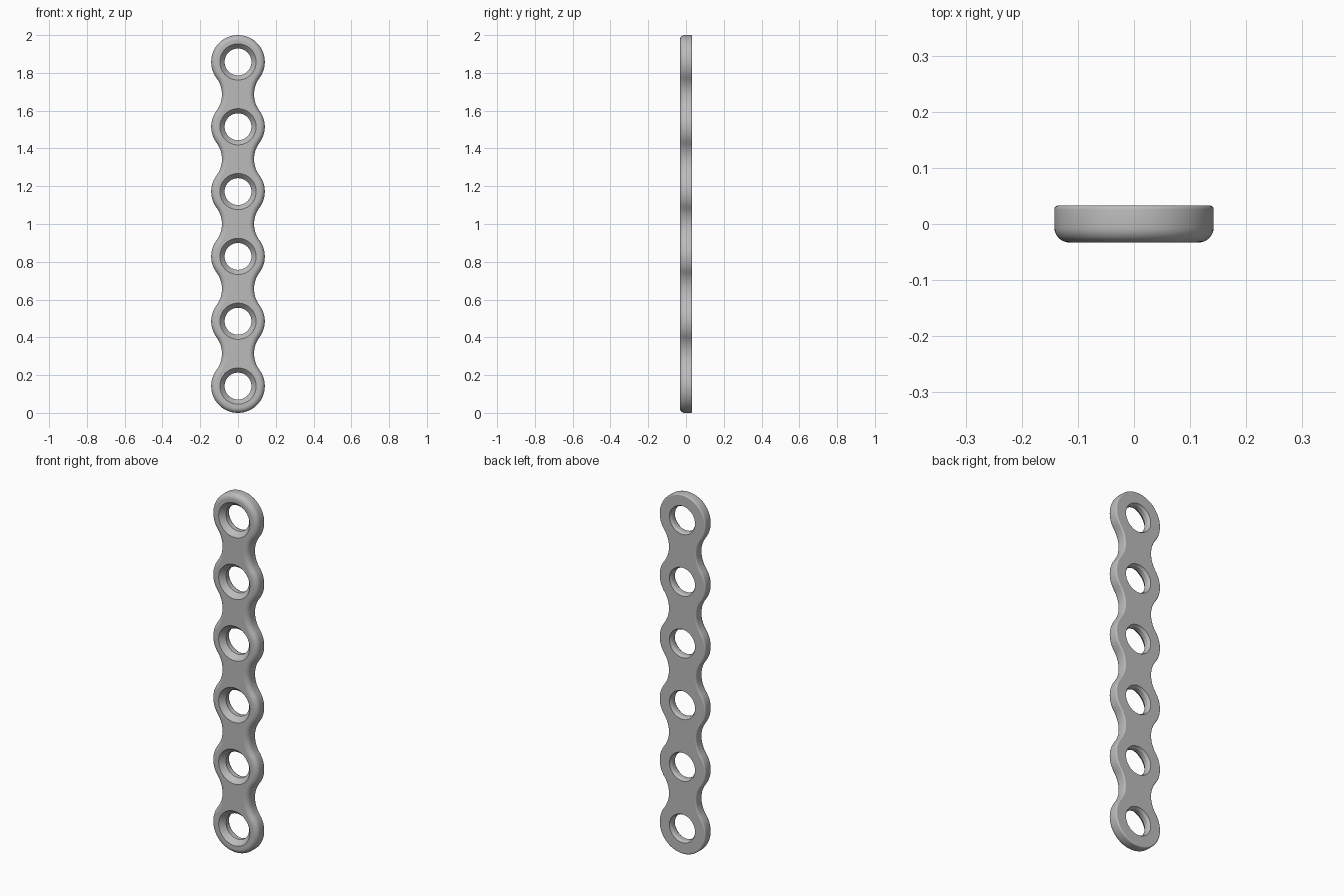
import bpy, bmesh
from math import sin, cos, pi, atan2

cube = bpy.data.objects.get("Cube")
if cube:
    bpy.data.objects.remove(cube, do_unlink=True)

HOLES = 6
LOBE = 0.142                       # radius of each rounded lobe
WAIST = 0.085                      # half width between lobes
PITCH = (2 - 2 * LOBE) / (HOLES - 1)
FRONT, BACK = -0.033, 0.033
HALF = PITCH / 2
# Radius of the concave arc tangent to two neighbouring lobes
NECK = (WAIST**2 + HALF**2 - LOBE**2) / (2 * (LOBE - WAIST))
TANGENT = atan2(HALF, WAIST + NECK)


def arc(cx, cz, r, a, b, n):
    """Points along an arc, leaving out the last one."""
    return [(cx + r * cos(a + (b - a) * i / n), cz + r * sin(a + (b - a) * i / n))
            for i in range(n)]


def outline(inset):
    """Scalloped contour, moved inwards by the inset."""
    big, small = LOBE - inset, NECK + inset
    right = arc(0, LOBE, big, -pi / 2, -TANGENT, 12)
    for i in range(HOLES):
        z = LOBE + i * PITCH
        if i < HOLES - 1:
            right += arc(0, z, big, -TANGENT, TANGENT, 14)
            right += arc(WAIST + NECK, z + HALF, small, pi + TANGENT, pi - TANGENT, 14)
        else:
            right += arc(0, z, big, -TANGENT, pi / 2, 24)
    top = (0, 2 - inset)
    left = [(-x, z) for x, z in reversed(right[1:])]
    return right + [top] + left


def add_ring(bm, points, y):
    return [bm.verts.new((x, y, z)) for x, z in points]


def skin(bm, rings):
    for a, b in zip(rings, rings[1:]):
        for i in range(len(a)):
            j = (i + 1) % len(a)
            bm.faces.new((a[i], a[j], b[j], b[i]))


def fillet(radius, steps):
    """Pairs of (inset, depth from the flat face), from the face outwards."""
    return [(radius * (1 - sin(t)), radius * (1 - cos(t)))
            for t in (pi / 2 * i / steps for i in range(steps + 1))]


bm = bmesh.new()

# Outer wall: broad rounding at the front, small one at the back
profile = [(d, FRONT + h) for d, h in fillet(0.027, 8)]
profile += [(d, BACK - h) for d, h in reversed(fillet(0.007, 4))]
wall = [add_ring(bm, outline(d), y) for d, y in profile]
skin(bm, wall)
front_loops, back_loops = [wall[0]], [wall[-1]]

# Screw holes: countersunk front, straight bore, slightly relieved back
bore = [(0.096, FRONT), (0.090, FRONT + 0.006), (0.078, FRONT + 0.021),
        (0.071, FRONT + 0.029), (0.071, BACK - 0.014), (0.079, BACK)]
for i in range(HOLES):
    rings = [add_ring(bm, arc(0, LOBE + i * PITCH, r, 0, 2 * pi, 48), y) for r, y in bore]
    skin(bm, rings)
    front_loops.append(rings[0])
    back_loops.append(rings[-1])

# Flat front and back faces around the holes
for f in bm.faces:
    f.smooth = True
caps = []
for loops in (front_loops, back_loops):
    edges = [bm.edges.get((loop[i - 1], loop[i])) for loop in loops for i in range(len(loop))]
    fill = bmesh.ops.triangle_fill(bm, edges=edges, use_beauty=True)
    caps += [g for g in fill["geom"] if isinstance(g, bmesh.types.BMFace)]
bmesh.ops.recalc_face_normals(bm, faces=bm.faces[:])

mesh = bpy.data.meshes.new("bone_plate")
bm.to_mesh(mesh)
bm.free()
plate = bpy.data.objects.new("bone_plate", mesh)
bpy.context.collection.objects.link(plate)

# Smooth rounded walls, crisp flat faces
bpy.context.view_layer.objects.active = plate
plate.select_set(True)
bpy.ops.object.shade_smooth_by_angle(angle=pi / 7)
for p in mesh.polygons:
    if abs(p.normal.y) > 0.999:
        p.use_smooth = False

# Brushed grey metal
grey = bpy.data.materials.new("metal_grey")
colour = (0.5, 0.5, 0.5, 1)
grey.diffuse_color = colour
grey.use_nodes = True
grey.node_tree.nodes["Principled BSDF"].inputs["Base Color"].default_value = colour
mesh.materials.append(grey)
